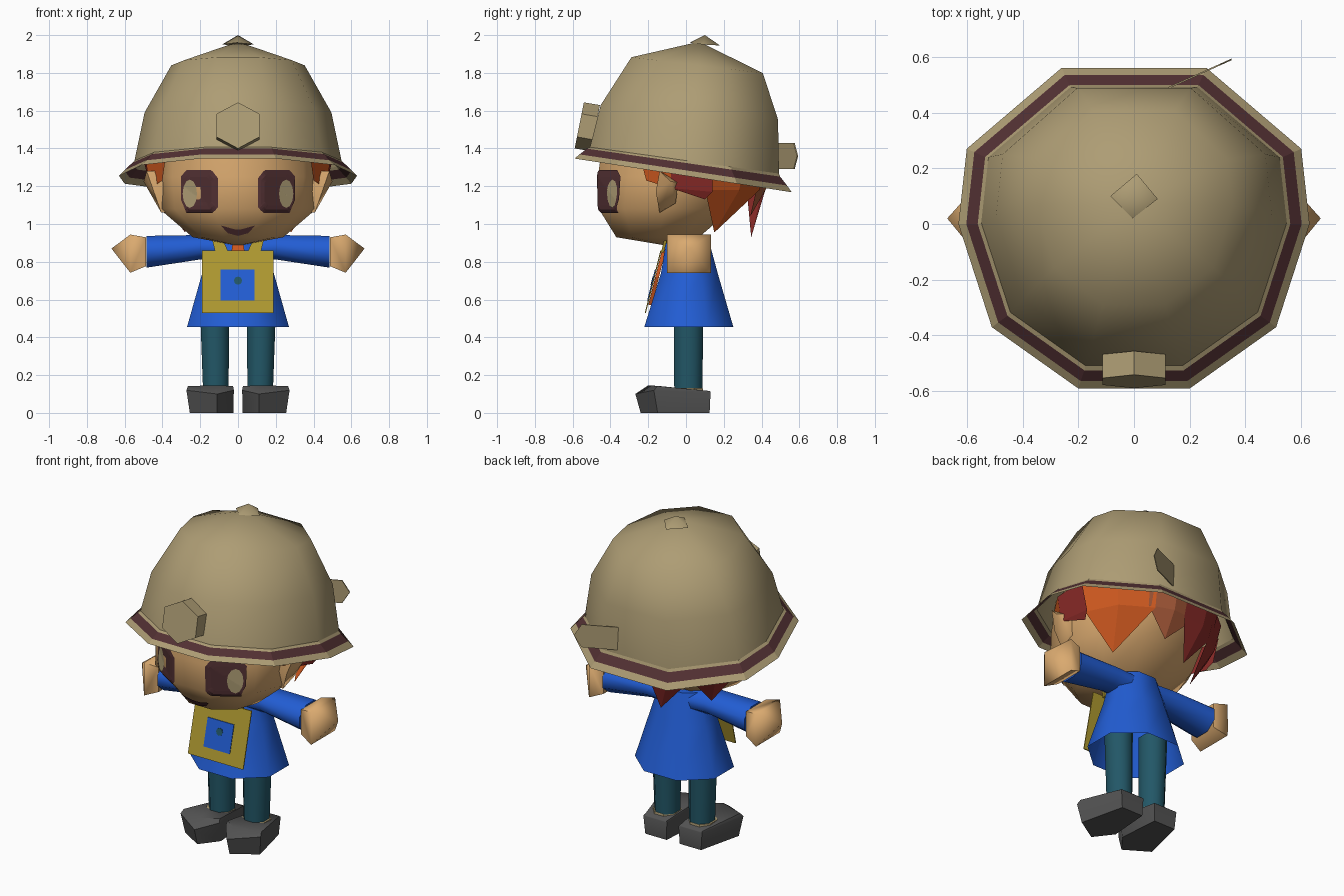
import bpy, bmesh, math
from mathutils import Vector
from mathutils.bvhtree import BVHTree

if "Cube" in bpy.data.objects:
    bpy.data.objects.remove(bpy.data.objects["Cube"])


def material(name, rgb):
    m = bpy.data.materials.new(name)
    m.diffuse_color = (*rgb, 1)
    m.use_nodes = True
    m.node_tree.nodes["Principled BSDF"].inputs["Base Color"].default_value = m.diffuse_color
    return m


SKIN = material("skin", (0.70, 0.40, 0.16))
KHAKI = material("khaki", (0.42, 0.335, 0.175))
MAROON = material("maroon", (0.085, 0.03, 0.033))
BLUE = material("blue", (0.016, 0.11, 0.66))
TEAL = material("teal", (0.016, 0.095, 0.135))
GREY = material("grey", (0.085, 0.085, 0.085))
YELLOW = material("yellow", (0.43, 0.32, 0.03))
ORANGE = material("orange", (0.62, 0.10, 0.014))
AUBURN = material("auburn", (0.38, 0.10, 0.04))
RED = material("dark red", (0.27, 0.025, 0.022))


def build(name, verts, faces, mats, smooth=None):
    me = bpy.data.meshes.new(name)
    me.from_pydata([tuple(v) for v in verts], [], faces)
    bm = bmesh.new()
    bm.from_mesh(me)
    bmesh.ops.recalc_face_normals(bm, faces=bm.faces)
    bm.to_mesh(me)
    bm.free()
    ob = bpy.data.objects.new(name, me)
    bpy.context.collection.objects.link(ob)
    for m in mats if isinstance(mats, list) else [mats]:
        me.materials.append(m)
    if smooth:
        bpy.ops.object.select_all(action='DESELECT')
        bpy.context.view_layer.objects.active = ob
        ob.select_set(True)
        bpy.ops.object.shade_smooth_by_angle(angle=math.radians(smooth))
    return ob


def loft(name, rings, mats, smooth=None, start=True, end=True):
    """Skin between rings; a one-point ring makes a pole."""
    verts, idx, faces = [], [], []
    for r in rings:
        idx.append(list(range(len(verts), len(verts) + len(r))))
        verts += r
    for a, b in zip(idx, idx[1:]):
        n = max(len(a), len(b))
        for i in range(n):
            j = (i + 1) % n
            f = [a[i % len(a)], a[j % len(a)], b[j % len(b)], b[i % len(b)]]
            faces.append(list(dict.fromkeys(f)))
    if start and len(idx[0]) > 2:
        faces.append(idx[0][::-1])
    if end and len(idx[-1]) > 2:
        faces.append(idx[-1])
    return build(name, verts, faces, mats, smooth)


def oval(z, rx, y0, y1, n, cx=0, turn=0.5):
    """Horizontal ring from its half width and its y range."""
    out = []
    for i in range(n):
        a = 2 * math.pi * (i + turn) / n
        out.append((cx + rx * math.cos(a), (y0 + y1) / 2 + (y1 - y0) / 2 * math.sin(a), z))
    return out


# Helmet: uneven ten-sided outline, tilted towards the back
HALF = [(0.2, -0.59), (0.51, -0.37), (0.63, 0.0), (0.6, 0.27), (0.26, 0.56)]
OUTLINE = HALF + [(-x, y) for x, y in reversed(HALF)]


def helmet_ring(s, yc, zc, slope, sy=1):
    return [(x * s, y * s * sy + yc, zc - slope * y * s) for x, y in OUTLINE]


base = helmet_ring(0.87, 0.005, 1.335, 0.14)
brim = loft("helmet_brim", [helmet_ring(1, 0, 1.255, 0.155), helmet_ring(0.955, 0, 1.284, 0.15),
            helmet_ring(0.89, 0, 1.323, 0.145), base], [KHAKI, MAROON], start=False, end=False)
for p in brim.data.polygons:                      # middle band is the stripe
    p.material_index = 1 if 10 <= p.index < 20 else 0
loft("helmet_dome", [base, helmet_ring(0.785, 0.03, 1.59, 0.085, 1.04),
     helmet_ring(0.56, 0.068, 1.84, 0.13, 1.08), [(0, 0.07, 1.965)]], KHAKI, 60, start=False)
loft("helmet_knob", [[(0.085, 0.09, 1.95), (0.01, 0.18, 1.945), (-0.085, 0.1, 1.95), (-0.005, 0.02, 1.96)],
     [(0, 0.1, 2.0)]], KHAKI, 80, start=False)

# Headlamp: tilted hexagonal prism
lamp = []
for d in (0, 0.085):
    ring = []
    for i in range(6):
        a = math.pi / 6 + i * math.pi / 3
        u = 0.122 * math.sin(a)
        ring.append((0.131 * math.cos(a), -0.565 + 0.2 * u + d, 1.522 + u - 0.17 * d))
    lamp.append(ring)
loft("headlamp", lamp, KHAKI)

# Tab at the back of the helmet, half sunk into the dome
tab = [(0.1, 1.43), (0.31, 1.43), (0.35, 1.36), (0.31, 1.29), (0.1, 1.29)]
loft("helmet_tab", [[(x, 0.475 + (x - 0.1) * 0.45 + t, z) for x, z in tab] for t in (0, 0.006)], KHAKI)

# Head: ten sides with a flat front
head = loft("head", [[(0, -0.1, 0.885)], oval(0.93, 0.24, -0.38, 0.08, 10, turn=0),
            oval(1.08, 0.415, -0.48, 0.26, 10, turn=0), oval(1.25, 0.43, -0.488, 0.39, 10, turn=0),
            oval(1.45, 0.42, -0.46, 0.42, 10, turn=0)], SKIN, 60)
tree = BVHTree.FromPolygons([v.co for v in head.data.vertices],
                            [tuple(p.vertices) for p in head.data.polygons])


def face_patch(name, outline, mat, lift):
    """Thin painted shape laid on the front of the head."""
    k = 6
    pts = []
    for (x0, z0), (x1, z1) in zip(outline, outline[1:] + outline[:1]):
        pts += [(x0 + (x1 - x0) * t / 4, z0 + (z1 - z0) * t / 4) for t in range(4)]
    cx, cz = sum(p[0] for p in pts) / len(pts), sum(p[1] for p in pts) / len(pts)

    def put(x, z):
        hit = tree.ray_cast(Vector((x, -2, z)), Vector((0, 1, 0)))
        return hit[0] + hit[1].normalized() * math.copysign(lift, -hit[1].y)
    rings = [[put(cx + (x - cx) * r / k, cz + (z - cz) * r / k) for x, z in pts] for r in range(k, 0, -1)]
    loft(name, rings + [[put(cx, cz)]], mat, start=False)


eye = [(0.14, 1.285), (0.27, 1.285), (0.3, 1.25), (0.3, 1.13), (0.27, 1.06), (0.135, 1.06), (0.105, 1.09), (0.105, 1.24)]
iris = [(0.25 + 0.038 * math.cos(a * math.pi / 6), 1.16 + 0.075 * math.sin(a * math.pi / 6)) for a in range(12)]
smile = [(-0.09, 0.995), (-0.045, 0.975), (0.045, 0.975), (0.09, 0.995), (0.055, 0.955), (0, 0.94), (-0.055, 0.955)]
face_patch("mouth", smile, MAROON, 0.006)


# Hair: locks hanging under the helmet, each a plate ending in a point
def lock(name, a0, a1, low, tip, mat):
    def at(deg, rx, ry, z):
        a = math.radians(deg)
        return (rx * math.cos(a), ry * math.sin(a), z)
    am = (a0 + a1) / 2
    v = [at(a0, 0.49, 0.46, 1.33), at(am, 0.50, 0.47, 1.33), at(a1, 0.49, 0.46, 1.33),
         at(a0, 0.455, 0.42, low), at(am, 0.465, 0.43, low), at(a1, 0.455, 0.42, low), tip]
    build(name, v, [(0, 1, 4, 3), (1, 2, 5, 4), (3, 4, 6), (4, 5, 6)], mat)


lock("hair_lock_right", 14, 68, 1.18, (0.28, 0.15, 0.955), ORANGE)
lock("hair_lock_back", 63, 102, 1.19, (0.06, 0.34, 1.04), AUBURN)
lock("hair_lock_back_left", 92, 130, 1.18, (-0.07, 0.345, 0.93), RED)
lock("hair_lock_left", 124, 166, 1.17, (-0.28, 0.15, 0.955), RED)

# Coat and neck
loft("coat", [oval(0.455, 0.292, -0.24, 0.27, 8), oval(0.74, 0.205, -0.145, 0.18, 8),
     oval(0.93, 0.15, -0.11, 0.125, 8)], BLUE, 60, start=False)
loft("neck", [oval(0.88, 0.08, -0.1, 0.09, 8), oval(1.0, 0.08, -0.1, 0.09, 8)], SKIN, 50)


# Chest bag: slabs lying on the sloping front of the coat
def slab(name, outline, off, thick, mat):
    loft(name, [[(x, -0.212 + (z - 0.53) * 0.25 - o, z) for x, z in outline] for o in (off, off + thick)], mat)


def rect(x0, x1, z0, z1):
    return [(x0, z0), (x1, z0), (x1, z1), (x0, z1)]


slab("chest_bag", rect(-0.19, 0.187, 0.53, 0.86), 0, 0.006, YELLOW)
slab("bag_pocket", rect(-0.092, 0.087, 0.595, 0.76), 0.006, 0.004, BLUE)
slab("pocket_button", [(0.022 * math.cos(i * math.pi / 4), 0.7 + 0.022 * math.sin(i * math.pi / 4))
     for i in range(8)], 0.010, 0.003, TEAL)
# Scarf showing at the neck and hanging behind the bag
slab("scarf", [(0, 0.57), (0.05, 0.72), (0.03, 0.89), (-0.03, 0.89), (-0.05, 0.72)], -0.022, 0.02, ORANGE)

# Paired parts
for s, side in ((1, "right"), (-1, "left")):
    face_patch("eye_" + side, [(s * x, z) for x, z in eye], MAROON, 0.005)
    face_patch("iris_" + side, [(s * x, z) for x, z in iris], KHAKI, 0.009)
    slab("bag_strap_" + side, [(s * 0.05, 0.85), (s * 0.12, 0.85), (s * 0.14, 0.93), (s * 0.09, 0.94)],
         -0.015, 0.015, YELLOW)

    # Ear, leaning outwards to the top
    ear = [(-0.14, 1.28), (-0.04, 1.22), (-0.055, 1.11), (-0.14, 1.06), (-0.16, 1.17)]
    loft("ear_" + side, [[(s * 0.38, y, z) for y, z in ear],
         [(s * (0.445 + 0.35 * (z - 1.17)), y, z) for y, z in ear], [(s * 0.5, -0.08, 1.225)]], SKIN, 60)

    # Hair over the ear
    v = [(0.385, -0.24, 1.34), (0.49, -0.08, 1.34), (0.5, 0.14, 1.34), (0.40, -0.21, 1.23),
         (0.465, -0.08, 1.19), (0.46, 0.14, 1.17), (0.44, 0.10, 1.13)]
    build("side_hair_" + side, [(s * x, y, z) for x, y, z in v],
          [(0, 1, 4, 3), (1, 2, 5, 4), (4, 5, 6)], [ORANGE, RED]).data.polygons.foreach_set(
              "material_index", [0, 1, 1])

    # Sleeve and boxy hand, rings across the arm
    def cross(x, zc, rz, ry, n=8):
        return [(s * x, 0.015 + ry * math.cos(2 * math.pi * (i + 0.5) / n),
                 zc + rz * math.sin(2 * math.pi * (i + 0.5) / n)) for i in range(n)]
    loft("sleeve_" + side, [cross(0.07, 0.87, 0.07, 0.10), cross(0.2, 0.877, 0.07, 0.10),
         cross(0.485, 0.853, 0.091, 0.115)], BLUE, 75)
    loft("hand_" + side, [cross(0.487, 0.853, 0.108, 0.135, 4), cross(0.57, 0.843, 0.143, 0.165, 4),
         [(s * 0.67, 0.02, 0.87)]], SKIN, 70)

    # Leg and sock
    loft("leg_" + side, [oval(0.1, 0.073, -0.068, 0.092, 8, s * 0.117),
         oval(0.6, 0.084, -0.072, 0.1, 8, s * 0.125)], TEAL, 50)
    loft("sock_" + side, [oval(0.09, 0.085, -0.085, 0.1, 8, s * 0.122),
         oval(0.132, 0.08, -0.08, 0.095, 8, s * 0.122)], KHAKI)

    # Shoe: low heel, raised toe
    sole = [(0.045, 0.125), (0.025, -0.13), (0.11, -0.24), (0.255, -0.15), (0.19, 0.125)]
    rim = [(0.04, 0.13, 0.11), (0.022, -0.15, 0.12), (0.11, -0.268, 0.10), (0.273, -0.17, 0.12), (0.20, 0.13, 0.11)]
    top = [(0.045, 0.125, 0.116), (0.026, -0.14, 0.142), (0.115, -0.2, 0.146), (0.265, -0.15, 0.142),
           (0.195, 0.125, 0.116)]
    loft("shoe_" + side, [[(s * x, y, 0) for x, y in sole], [(s * x, y, z) for x, y, z in rim],
         [(s * x, y, z) for x, y, z in top]], GREY, 50)
